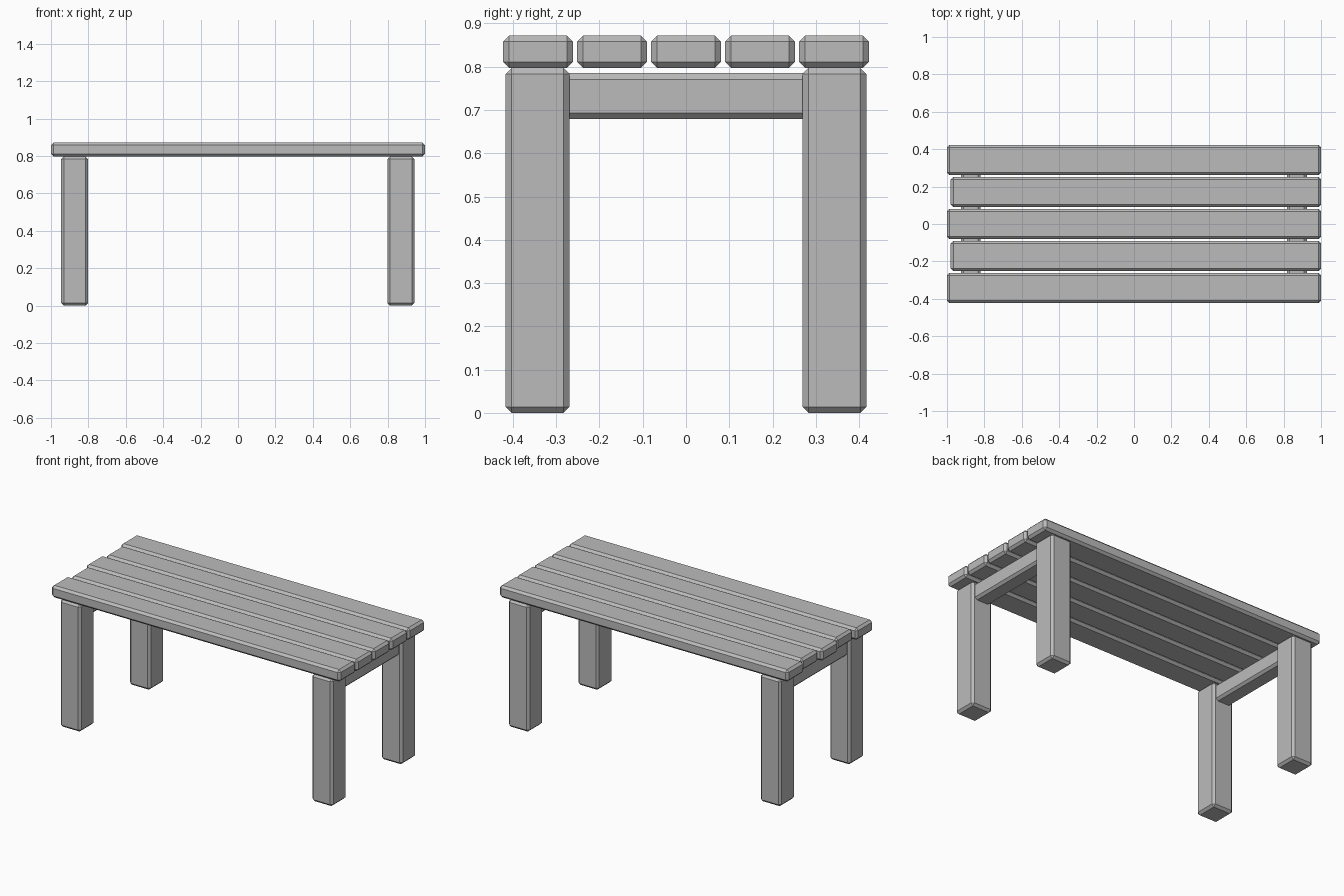
import bpy

if "Cube" in bpy.data.objects:
    bpy.data.objects.remove(bpy.data.objects["Cube"])

CHAMFER = 0.014

grey = bpy.data.materials.new("plain grey")
grey.diffuse_color = (0.5, 0.5, 0.5, 1.0)
grey.use_nodes = True
grey.node_tree.nodes["Principled BSDF"].inputs["Base Color"].default_value = grey.diffuse_color


def beam(name, x, y, z):
    """Chamfered box spanning the given (min, max) ranges."""
    spans = (x, y, z)
    bpy.ops.mesh.primitive_cube_add(size=1, location=[(a + b) / 2 for a, b in spans])
    obj = bpy.context.object
    obj.name = name
    obj.scale = [b - a for a, b in spans]
    bpy.ops.object.transform_apply(location=False, rotation=False, scale=True)
    bevel = obj.modifiers.new("chamfer", 'BEVEL')
    bevel.width = CHAMFER
    bevel.segments = 1
    obj.data.materials.append(grey)
    return obj


# Five top planks; every second one is a little shorter at the left end
for i in range(5):
    yc = (i - 2) * 0.171
    left = -0.98 if i % 2 else -1.0
    beam(f"top_plank_{i + 1}", (left, 1.0), (yc - 0.081, yc + 0.081), (0.797, 0.872))

# Legs and the cross rail joining each end pair
for side, xc in (("left", -0.873), ("right", 0.871)):
    for end, yc in (("front", -0.343), ("back", 0.343)):
        beam(f"{end}_{side}_leg", (xc - 0.072, xc + 0.072),
             (yc - 0.074, yc + 0.074), (0.0, 0.797))
    beam(f"{side}_cross_rail", (xc - 0.053, xc + 0.053), (-0.31, 0.31), (0.679, 0.785))
